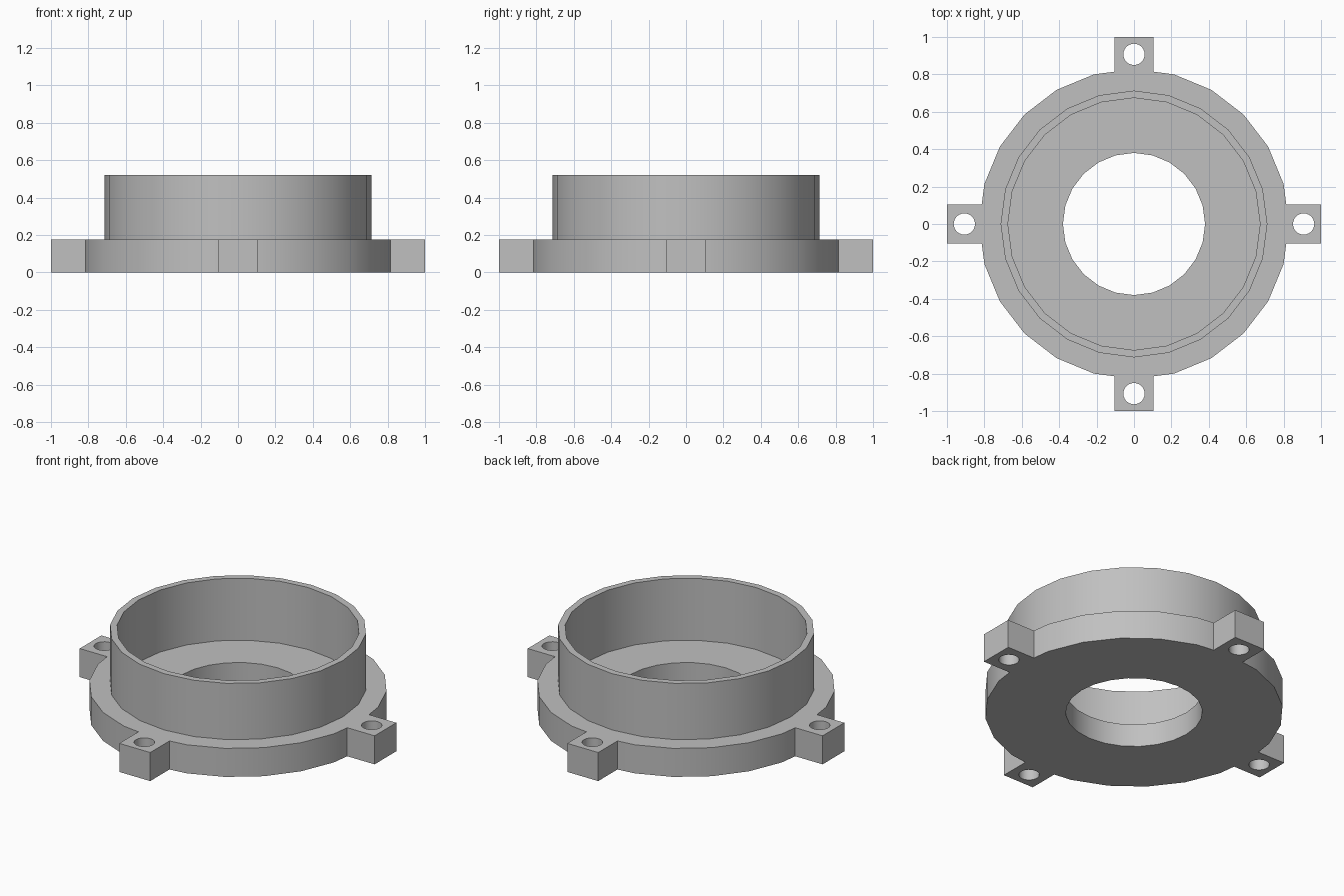
import bpy
import bmesh
import math
from mathutils import Matrix, Vector

cube = bpy.data.objects.get("Cube")
if cube:
    bpy.data.objects.remove(cube, do_unlink=True)

SIDES = 24
FLANGE_TOP = 0.175

grey = bpy.data.materials.new("plain_grey")
grey.use_nodes = True
colour = (0.53, 0.53, 0.53, 1)
grey.diffuse_color = colour
grey.node_tree.nodes["Principled BSDF"].inputs["Base Color"].default_value = colour


def make_object(name, bm):
    bmesh.ops.recalc_face_normals(bm, faces=bm.faces)
    mesh = bpy.data.meshes.new(name)
    bm.to_mesh(mesh)
    bm.free()
    mesh.materials.append(grey)
    obj = bpy.data.objects.new(name, mesh)
    bpy.context.collection.objects.link(obj)
    return obj


def combine(target, tool, operation):
    """Apply a boolean to the target and remove the tool object."""
    mod = target.modifiers.new(operation.title(), "BOOLEAN")
    mod.operation, mod.solver, mod.object = operation, "EXACT", tool
    bpy.context.view_layer.objects.active = target
    bpy.ops.object.modifier_apply(modifier=mod.name)
    bpy.data.objects.remove(tool, do_unlink=True)


# Flange, cup wall and bored floor: one closed profile turned about z
profile = [(0.38, 0), (0.828, 0), (0.828, FLANGE_TOP), (0.713, FLANGE_TOP),
           (0.713, 0.52), (0.674, 0.52), (0.674, 0.14), (0.38, 0.14)]
bm = bmesh.new()
verts = [bm.verts.new((r, 0, z)) for r, z in profile]
edges = [bm.edges.new((a, b)) for a, b in zip(verts, verts[1:] + verts[:1])]
bmesh.ops.spin(bm, geom=verts + edges, cent=(0, 0, 0), axis=(0, 0, 1),
               angle=math.tau, steps=SIDES, use_merge=True)
bmesh.ops.remove_doubles(bm, verts=bm.verts, dist=0.0001)
housing = make_object("flanged_housing", bm)

# Four square mounting lugs and the bolt holes through them
lugs, holes = bmesh.new(), bmesh.new()
for i in range(4):
    turn = Matrix.Rotation(i * math.pi / 2, 4, "Z")
    bmesh.ops.create_cube(lugs, size=1, matrix=turn
                          @ Matrix.Translation((0.88, 0, FLANGE_TOP / 2))
                          @ Matrix.Diagonal((0.24, 0.21, FLANGE_TOP, 1)))
    bmesh.ops.create_cone(holes, cap_ends=True, segments=SIDES, depth=0.6,
                          radius1=0.057, radius2=0.057,
                          matrix=Matrix.Translation(turn @ Vector((0.907, 0, 0.1))))
combine(housing, make_object("mounting_lugs", lugs), "UNION")
combine(housing, make_object("bolt_holes", holes), "DIFFERENCE")

# Smooth round walls, crisp edges
bpy.ops.object.select_all(action="DESELECT")
housing.select_set(True)
bpy.context.view_layer.objects.active = housing
bpy.ops.object.shade_smooth_by_angle(angle=math.radians(30))
